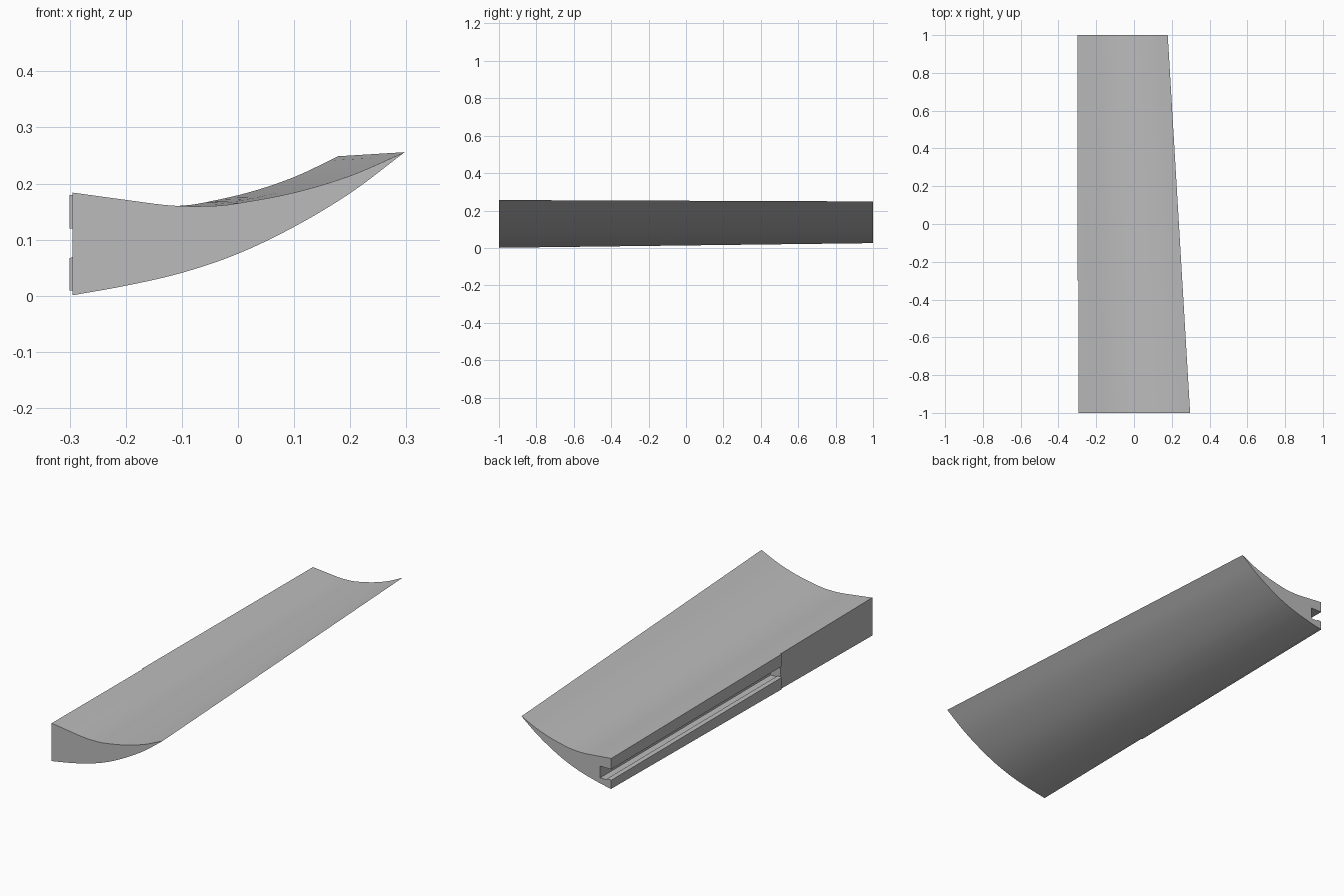
import bpy
import bmesh
from mathutils import Vector

cube = bpy.data.objects.get("Cube")
if cube:
    bpy.data.objects.remove(cube, do_unlink=True)

ROOT, FACE = -0.295, -0.30      # body flank and the proud mounting face
STEP, STEPS = -0.3, 5           # where the mounting face begins; curve detail

# Wide-end section, from the root to the thin tip
LOWER = [(ROOT, 0.001), (-0.2, 0.018), (-0.1, 0.041), (0, 0.075),
         (0.1, 0.123), (0.2, 0.183), (0.297, 0.256)]
UPPER = [(ROOT, 0.184), (-0.2, 0.171), (-0.12, 0.161), (-0.05, 0.160),
         (0, 0.165), (0.1, 0.184), (0.2, 0.214), (0.297, 0.256)]

# Slot from its lower lip, round the cavity, to its upper lip
SLOT = [(FACE, 0.067), (ROOT, 0.069), (-0.278, 0.069), (-0.278, 0.064),
        (-0.242, 0.064), (-0.242, 0.12), (ROOT, 0.12), (FACE, 0.12)]


def smooth_path(points):
    """Catmull-Rom path through the points."""
    p = [Vector(q) for q in points]
    p = [2 * p[0] - p[1]] + p + [2 * p[-1] - p[-2]]
    path = []
    for a, b, c, d in zip(p, p[1:], p[2:], p[3:]):
        for i in range(STEPS):
            t = i / STEPS
            path.append(0.5 * (2 * b + (c - a) * t + (2 * a - 5 * b + 4 * c - d) * t**2
                               + (3 * b - a - 3 * c + d) * t**3))
    return path + [p[-2]]


def station(path, y):
    """Section at y: it shrinks and tilts slightly towards the narrow end."""
    f = (y + 1) / 2
    result = []
    for q in path:
        dx = (q.x - ROOT) * 0.8
        narrow = Vector((ROOT + dx, 0.025 + 0.8 * q.y + 0.04 * dx))
        s = q.lerp(narrow, f)
        result.append(Vector((s.x, y, s.y)))
    return result


bm = bmesh.new()


def face(points):
    return bm.faces.new([bm.verts.new(p) for p in points])


def skin(first, second):
    for a, b, c, d in zip(first, first[1:], second[1:], second):
        face((a, b, c, d))


# Open section loop: lower root, tip, upper root
section = smooth_path(LOWER) + smooth_path(UPPER)[-2::-1]
wide, middle, narrow = [station(section, y) for y in (-1, STEP, 1)]


def mounting(loop, y):
    """Proud face and slot, running from the upper root to the lower root."""
    low, high = loop[0].z, loop[-1].z
    return ([loop[-1], Vector((FACE, y, high))]
            + [Vector((x, y, z)) for x, z in reversed(SLOT)]
            + [Vector((FACE, y, low)), loop[0]])


mount_a, mount_b = mounting(middle, STEP), mounting(narrow, 1)

# Curved skin, plain flank and slotted mounting face
skin(wide, middle)
skin(middle, narrow)
skin(mount_a, mount_b)

# Plain flank, split at the slot height so that its edge meets the step
slot_edges = [Vector((ROOT, STEP, z)) for z in (0.12, 0.069)]
face([wide[-1], middle[-1], *slot_edges, middle[0], wide[0]])

# End caps, small steps beside the slot and the slot end wall
face(wide)
face(narrow + mount_b[1:-1])
face(mount_a[:4])
face(mount_a[-4:])
face(mount_a[3:-3])

bmesh.ops.remove_doubles(bm, verts=bm.verts, dist=0.0001)
bmesh.ops.recalc_face_normals(bm, faces=bm.faces)

mesh = bpy.data.meshes.new("blade")
bm.to_mesh(mesh)
bm.free()
blade = bpy.data.objects.new("blade", mesh)
bpy.context.collection.objects.link(blade)

grey = bpy.data.materials.new("plain grey")
grey.use_nodes = True
colour = (0.5, 0.5, 0.5, 1)
grey.diffuse_color = colour
grey.node_tree.nodes["Principled BSDF"].inputs["Base Color"].default_value = colour
mesh.materials.append(grey)

bpy.ops.object.select_all(action='DESELECT')
blade.select_set(True)
bpy.context.view_layer.objects.active = blade
bpy.ops.object.shade_smooth_by_angle(angle=0.5)
